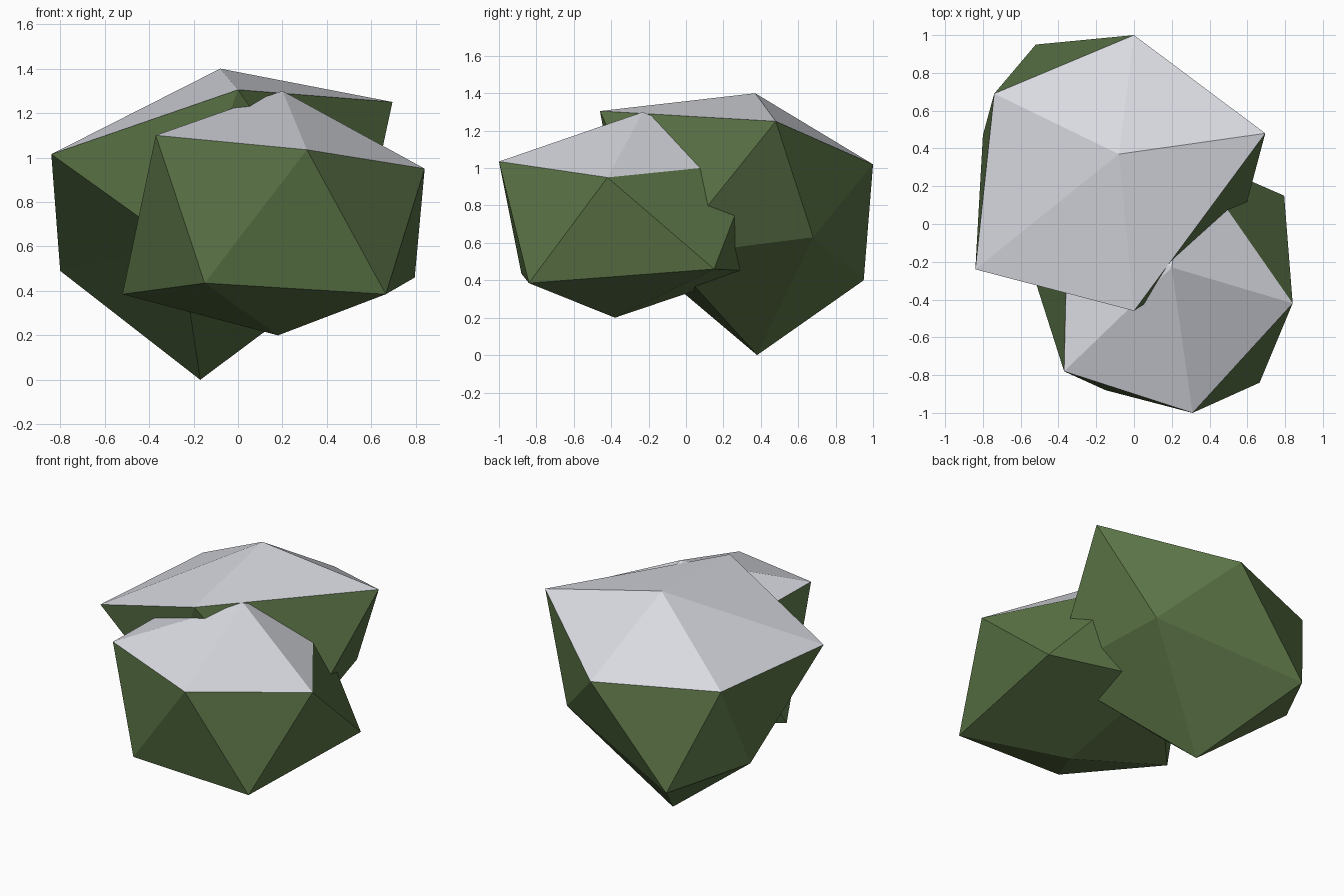
import bpy, bmesh

if "Cube" in bpy.data.objects:
    bpy.data.objects.remove(bpy.data.objects["Cube"])


def material(name, rgb):
    m = bpy.data.materials.new(name)
    m.diffuse_color = (*rgb, 1.0)
    m.use_nodes = True
    m.node_tree.nodes["Principled BSDF"].inputs["Base Color"].default_value = m.diffuse_color
    return m


GREEN = material("leaf green", (0.105, 0.175, 0.062))
PALE = material("pale grey", (0.69, 0.70, 0.75))


def clump(name, top, upper, lower, bottom):
    """Uneven 20-sided clump: two staggered rings of five between two poles."""
    bm = bmesh.new()
    t, b = bm.verts.new(top), bm.verts.new(bottom)
    up = [bm.verts.new(p) for p in upper]
    lo = [bm.verts.new(p) for p in lower]
    for i in range(5):
        j = (i + 1) % 5
        bm.faces.new((t, up[i], up[j])).material_index = 1  # pale cap
        bm.faces.new((up[i], lo[i], up[j]))
        bm.faces.new((lo[i], lo[j], up[j]))
        bm.faces.new((b, lo[j], lo[i]))
    bmesh.ops.recalc_face_normals(bm, faces=bm.faces[:])
    mesh = bpy.data.meshes.new(name)
    bm.to_mesh(mesh)
    bm.free()
    mesh.materials.append(GREEN)
    mesh.materials.append(PALE)
    ob = bpy.data.objects.new(name, mesh)
    bpy.context.collection.objects.link(ob)
    return ob


# Tall clump at the back
clump("large_bush", (-0.08, 0.37, 1.40),
      [(0.695, 0.48, 1.25), (0, 1, 1.02), (-0.74, 0.69, 1.03),
       (-0.84, -0.24, 1.015), (0, -0.46, 1.305)],
      [(0.395, 0.68, 0.63), (-0.52, 0.95, 0.40), (-0.80, 0.47, 0.49),
       (-0.26, -0.33, 0.60), (0.54, -0.10, 0.53)],
      (-0.17, 0.38, 0))

# Lower clump at the front right
clump("small_bush", (0.20, -0.23, 1.30),
      [(0.84, -0.42, 0.95), (0.29, 0.37, 1.03), (-0.35, 0.10, 1.10),
       (-0.37, -0.78, 1.10), (0.31, -1, 1.035)],
      [(0.795, 0.15, 0.46), (0.10, 0.36, 0.45), (-0.52, -0.31, 0.385),
       (-0.15, -0.88, 0.435), (0.665, -0.84, 0.385)],
      (0.18, -0.38, 0.20))
